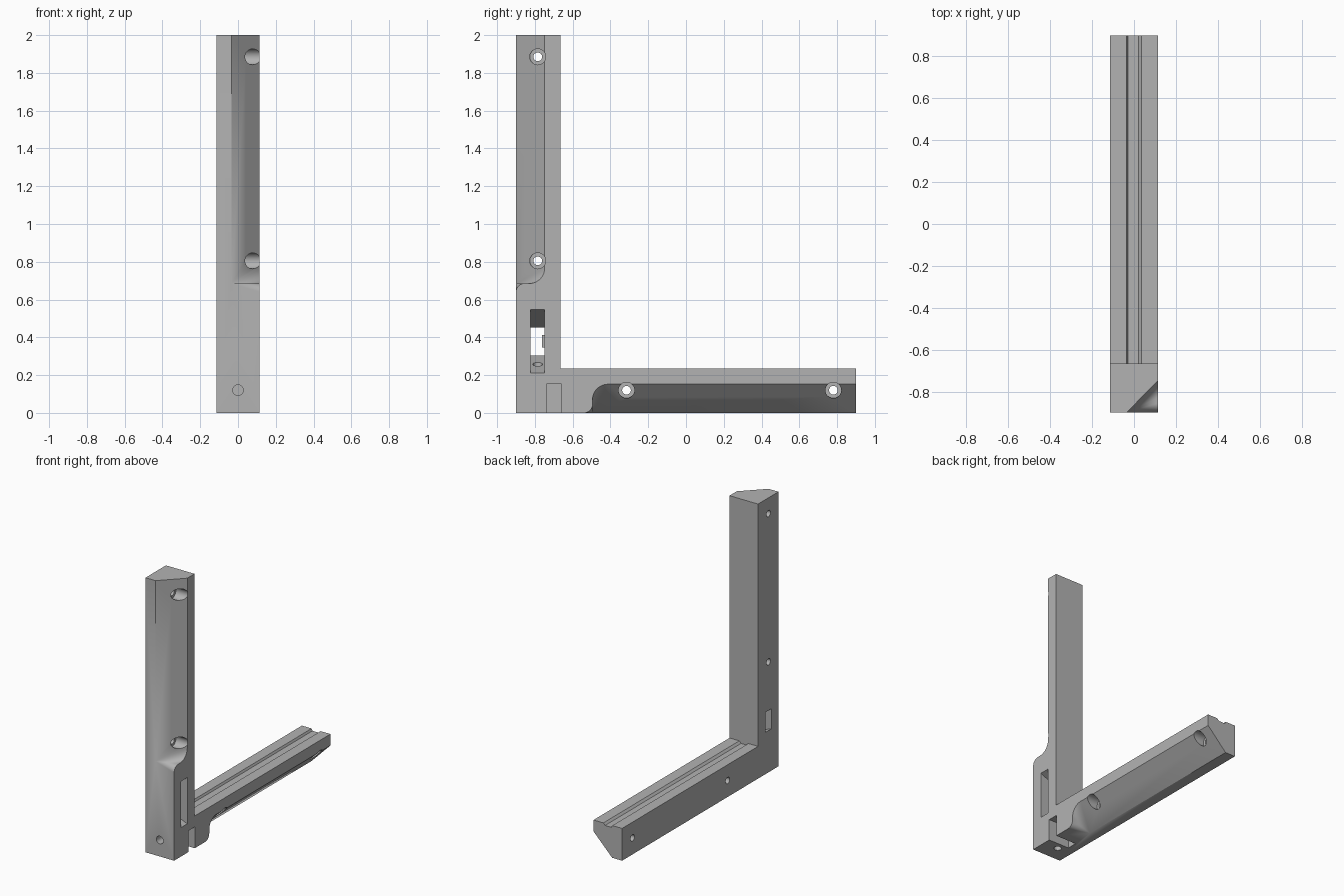
import bpy, bmesh
from math import sin, cos, pi
from mathutils import Matrix, Vector

cube = bpy.data.objects.get("Cube")
if cube:
    bpy.data.objects.remove(cube)

W = 0.115          # half width
POST_BACK = -0.665
ARM_TOP = 0.235

grey = bpy.data.materials.new("plain_grey")
grey.use_nodes = True
grey.diffuse_color = (0.45, 0.45, 0.45, 1)
grey.node_tree.nodes["Principled BSDF"].inputs["Base Color"].default_value = (0.45, 0.45, 0.45, 1)


def finish(name, bm):
    bmesh.ops.recalc_face_normals(bm, faces=bm.faces)
    mesh = bpy.data.meshes.new(name)
    bm.to_mesh(mesh)
    bm.free()
    mesh.materials.append(grey)
    obj = bpy.data.objects.new(name, mesh)
    bpy.context.collection.objects.link(obj)
    return obj


def loft(name, ring_a, ring_b):
    """Closed solid between two matching rings of points."""
    bm = bmesh.new()
    a = [bm.verts.new(p) for p in ring_a]
    b = [bm.verts.new(p) for p in ring_b]
    bm.faces.new(a)
    bm.faces.new(b)
    for i in range(len(a)):
        j = (i + 1) % len(a)
        bm.faces.new((a[i], a[j], b[j], b[i]))
    return finish(name, bm)


def side_rect(x, y0, y1, z0, z1):
    return [(x, y0, z0), (x, y1, z0), (x, y1, z1), (x, y0, z1)]


def box(name, x0, x1, y0, y1, z0, z1):
    return loft(name, side_rect(x0, y0, y1, z0, z1), side_rect(x1, y0, y1, z0, z1))


def rod(name, start, end, radius):
    start, end = Vector(start), Vector(end)
    axis = end - start
    bm = bmesh.new()
    bmesh.ops.create_cone(
        bm, cap_ends=True, segments=40, radius1=radius, radius2=radius, depth=axis.length,
        matrix=Matrix.Translation((start + end) / 2) @ axis.to_track_quat("Z", "Y").to_matrix().to_4x4())
    return finish(name, bm)


def chamfer_cutter(name, place):
    """Long bevel that runs out in a cone-shaped S curve; place maps (x, depth, along)."""
    apex_x, size, depth, k, top, out = -0.035, 0.15, 0.152, 1.3, 1.6, -0.05
    r1, r2 = 0.045, 0.082
    angles = [i * pi / 24 for i in range(13)]
    curve = [(r1 - r1 * cos(a), r1 * sin(a) - r1) for a in angles]
    curve += [(depth - r2 + r2 * sin(a), r2 - r2 * cos(a)) for a in angles]
    far = apex_x + size * k
    bm = bmesh.new()

    def v(x, d, t):
        return bm.verts.new(place(x, d, t))

    s = [v(far, d * k, t * k) for d, t in curve]
    apex, apex_top = v(apex_x, 0, 0), v(apex_x, 0, top)
    lip, lip_top = v(apex_x, out, 0), v(apex_x, out, top)
    edge, edge_top = v(far, out, -r1 * k), v(far, out, top)
    wall_top = v(far, depth * k, top)
    for p, q in zip(s, s[1:]):
        bm.faces.new((apex, p, q))
    for face in ((apex, s[-1], wall_top, apex_top), (apex, lip, edge, s[0]),
                 (edge, lip, lip_top, edge_top), (apex, apex_top, lip_top, lip),
                 (apex_top, wall_top, edge_top, lip_top), [edge] + s + [wall_top, edge_top]):
        bm.faces.new(face)
    return finish(name, bm)


# L-shaped body
profile = [(-0.9, 0), (0.9, 0), (0.9, ARM_TOP), (POST_BACK, ARM_TOP), (POST_BACK, 2), (-0.9, 2)]
body = loft("corner_bracket", [(-W, y, z) for y, z in profile], [(W, y, z) for y, z in profile])

# Bevels on the outer right edges of the post and arm
cutters = [
    chamfer_cutter("post_bevel", lambda x, d, t: (x, d - 0.9, t + 0.685)),
    chamfer_cutter("arm_bevel", lambda x, d, t: (x, t - 0.495, d)),
]

# Shallow groove along the arm
groove = [(-0.042, 0.01), (-0.029, -0.015), (0.022, -0.015), (0.045, 0.01)]
cutters.append(loft("arm_groove", [(x, POST_BACK, ARM_TOP + h) for x, h in groove],
                    [(x, 1, ARM_TOP + h) for x, h in groove]))

# Counterbored screw holes
for y, z in ((-0.785, 1.885), (-0.785, 0.805), (-0.315, 0.12), (0.78, 0.12)):
    cutters.append(rod("screw_hole", (-0.2, y, z), (0.2, y, z), 0.023))
    cutters.append(rod("counterbore", (0.02, y, z), (0.2, y, z), 0.042))

# Nut slot and the two bolt holes at the corner
cutters.append(box("nut_slot", -0.05, 0.2, -0.735, -0.662, -0.05, 0.155))
cutters.append(rod("front_bolt_hole", (0, -1, 0.12), (0, -0.62, 0.12), 0.028))
cutters.append(rod("bottom_bolt_hole", (0, -0.785, -0.1), (0, -0.785, 0.3), 0.025))

# Tapered slot through the post
cutters.append(loft("post_slot", side_rect(-W - 0.002, -0.822, -0.748, 0.305, 0.45),
                    side_rect(W + 0.002, -0.822, -0.748, 0.21, 0.548)))

for cutter in cutters:
    mod = body.modifiers.new(cutter.name, "BOOLEAN")
    mod.operation = "DIFFERENCE"
    mod.solver = "EXACT"
    mod.object = cutter
    bpy.context.view_layer.objects.active = body
    bpy.ops.object.modifier_apply(modifier=mod.name)
    bpy.data.objects.remove(cutter)

# Small catch inside the post slot
catch = box("slot_catch", -0.04, 0.04, -0.762, -0.745, 0.345, 0.412)

bpy.ops.object.select_all(action="DESELECT")
body.select_set(True)
bpy.context.view_layer.objects.active = body
bpy.ops.object.shade_smooth_by_angle(angle=pi / 6)
